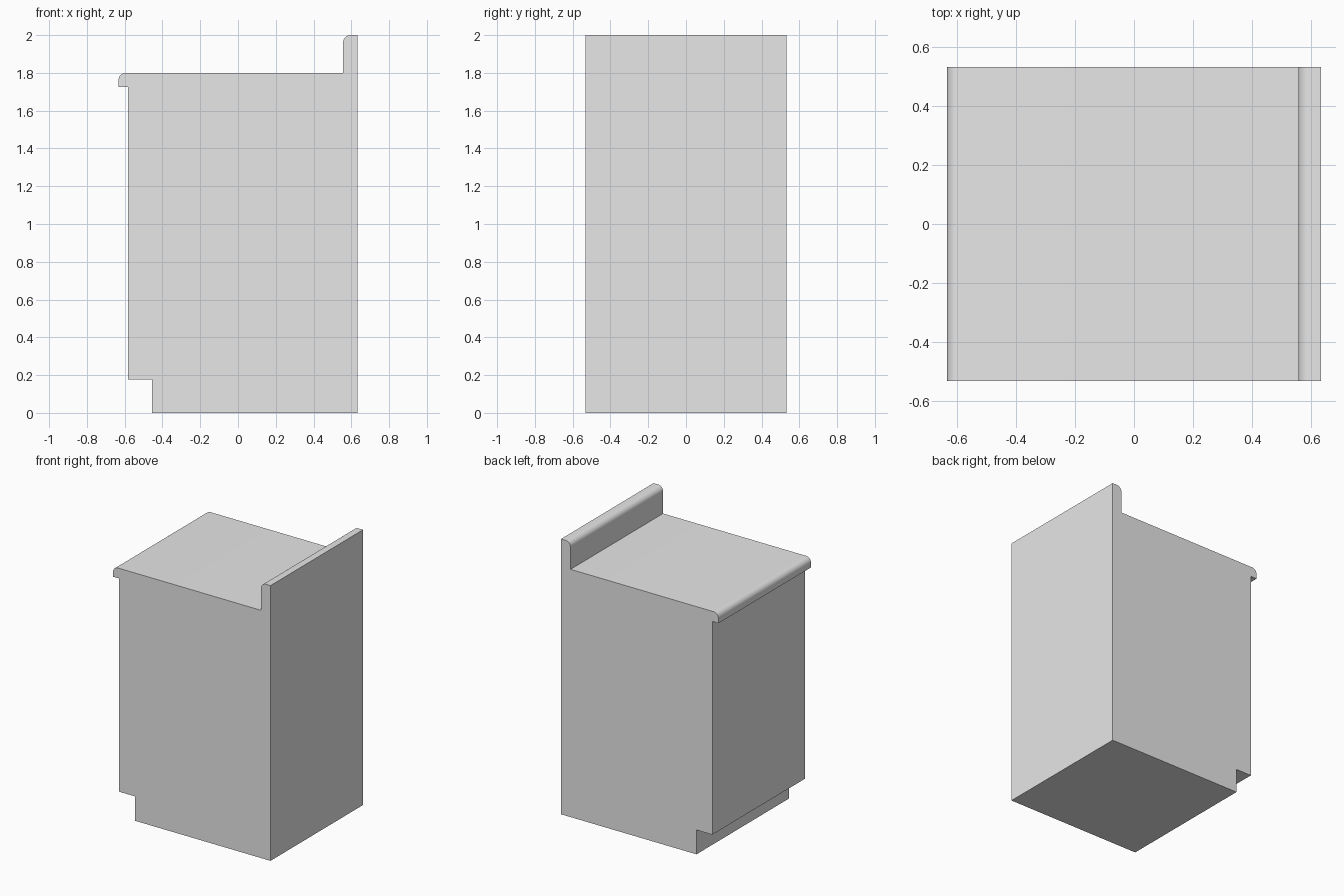
import bpy
import bmesh
from math import sin, cos, pi, radians
from mathutils import Vector

cube = bpy.data.objects.get("Cube")
if cube:
    bpy.data.objects.remove(cube, do_unlink=True)

# Overall sizes
HALF_W, HALF_D = 0.633, 0.531
COUNTER_Z, TOP_Z = 1.8, 2.0
RADIUS, STEPS = 0.04, 10


def make_material(name, rgb):
    mat = bpy.data.materials.new(name)
    mat.use_nodes = True
    colour = (*rgb, 1.0)
    mat.diffuse_color = colour
    mat.node_tree.nodes["Principled BSDF"].inputs["Base Color"].default_value = colour
    return mat


def rounded_corner(x, z):
    """Upper-left rounded corner, from the left side up to the top."""
    cx, cz = x + RADIUS, z - RADIUS
    angles = [pi - pi / 2 * i / STEPS for i in range(STEPS + 1)]
    return [(cx + RADIUS * cos(a), cz + RADIUS * sin(a)) for a in angles]


def extrude_profile(name, profile, mat):
    """Close an x-z profile and extrude it along the depth."""
    bm = bmesh.new()
    face = bm.faces.new([bm.verts.new((x, -HALF_D, z)) for x, z in profile])
    result = bmesh.ops.extrude_face_region(bm, geom=[face])
    moved = [v for v in result["geom"] if isinstance(v, bmesh.types.BMVert)]
    bmesh.ops.translate(bm, verts=moved, vec=Vector((0, 2 * HALF_D, 0)))
    bmesh.ops.recalc_face_normals(bm, faces=bm.faces)
    mesh = bpy.data.meshes.new(name)
    bm.to_mesh(mesh)
    bm.free()
    mesh.materials.append(mat)
    obj = bpy.data.objects.new(name, mesh)
    bpy.context.collection.objects.link(obj)
    return obj


# Toe kick, cabinet face, counter lip, worktop and backsplash in one outline
toe_kick = [(-0.456, 0), (-0.456, 0.177), (-0.583, 0.177)]
lip = [(-0.583, 1.726), (-HALF_W, 1.726)] + rounded_corner(-HALF_W, COUNTER_Z)
backsplash = [(0.556, COUNTER_Z)] + rounded_corner(0.556, TOP_Z)
back = [(HALF_W, TOP_Z), (HALF_W, 0)]

grey = make_material("light grey", (0.8, 0.8, 0.8))
cabinet = extrude_profile("base_cabinet_with_counter", toe_kick + lip + backsplash + back, grey)

# Smooth the rounded edges, keep the corners sharp
bpy.ops.object.select_all(action="DESELECT")
cabinet.select_set(True)
bpy.context.view_layer.objects.active = cabinet
bpy.ops.object.shade_smooth_by_angle(angle=radians(30))
